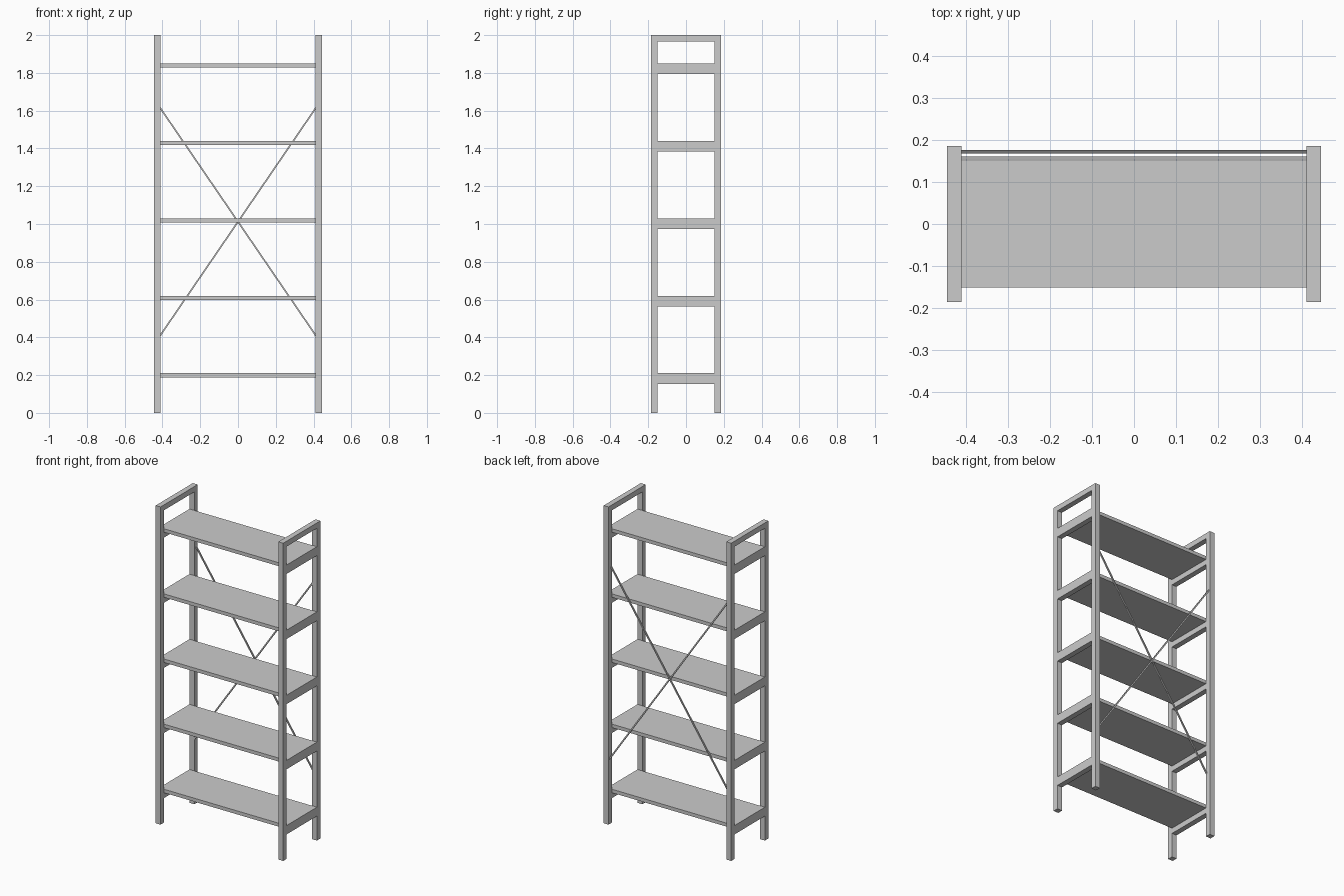
import bpy, math

if "Cube" in bpy.data.objects:
    bpy.data.objects.remove(bpy.data.objects["Cube"])

W, D, H = 0.444, 0.185, 2.0      # half width, half depth, height
T = 0.034                        # frame bar section
SHELF_T = 0.022
SHELF_TOPS = [0.21 + 0.41 * i for i in range(5)]


def box(name, center, size, rot_y=0.0):
    bpy.ops.mesh.primitive_cube_add(size=1, location=center)
    o = bpy.context.object
    o.name = name
    o.scale = size
    bpy.ops.object.transform_apply(location=False, rotation=False, scale=True)
    o.rotation_euler[1] = rot_y
    return o


inner = 2 * (D - T)              # depth between the posts

# Side frames: two posts, a top bar and one rail under each shelf
for side, sx in (("left", -1), ("right", 1)):
    x = sx * (W - T / 2)
    for end, sy in (("front", -1), ("back", 1)):
        box(f"{side}_{end}_post", (x, sy * (D - T / 2), H / 2), (T, T, H))
    box(f"{side}_top_bar", (x, 0, H - T / 2), (T, inner, T))
    for i, z in enumerate(SHELF_TOPS):
        box(f"{side}_rail_{i + 1}", (x, 0, z - SHELF_T - T / 2), (T, inner, T))

# Shelves rest on the rails, between front and back posts
for i, z in enumerate(SHELF_TOPS):
    box(f"shelf_{i + 1}", (0, 0, z - SHELF_T / 2), (2 * W, inner, SHELF_T))

# Crossed thin braces behind the shelves, ends sunk into the posts
run, rise = 0.83, 1.214
length, angle = math.hypot(run, rise), math.atan2(rise, run)
for name, y, s in (("brace_rising", 0.157, -1), ("brace_falling", 0.172, 1)):
    box(name, (0, y, 1.012), (length, 0.008, 0.008), s * angle)
